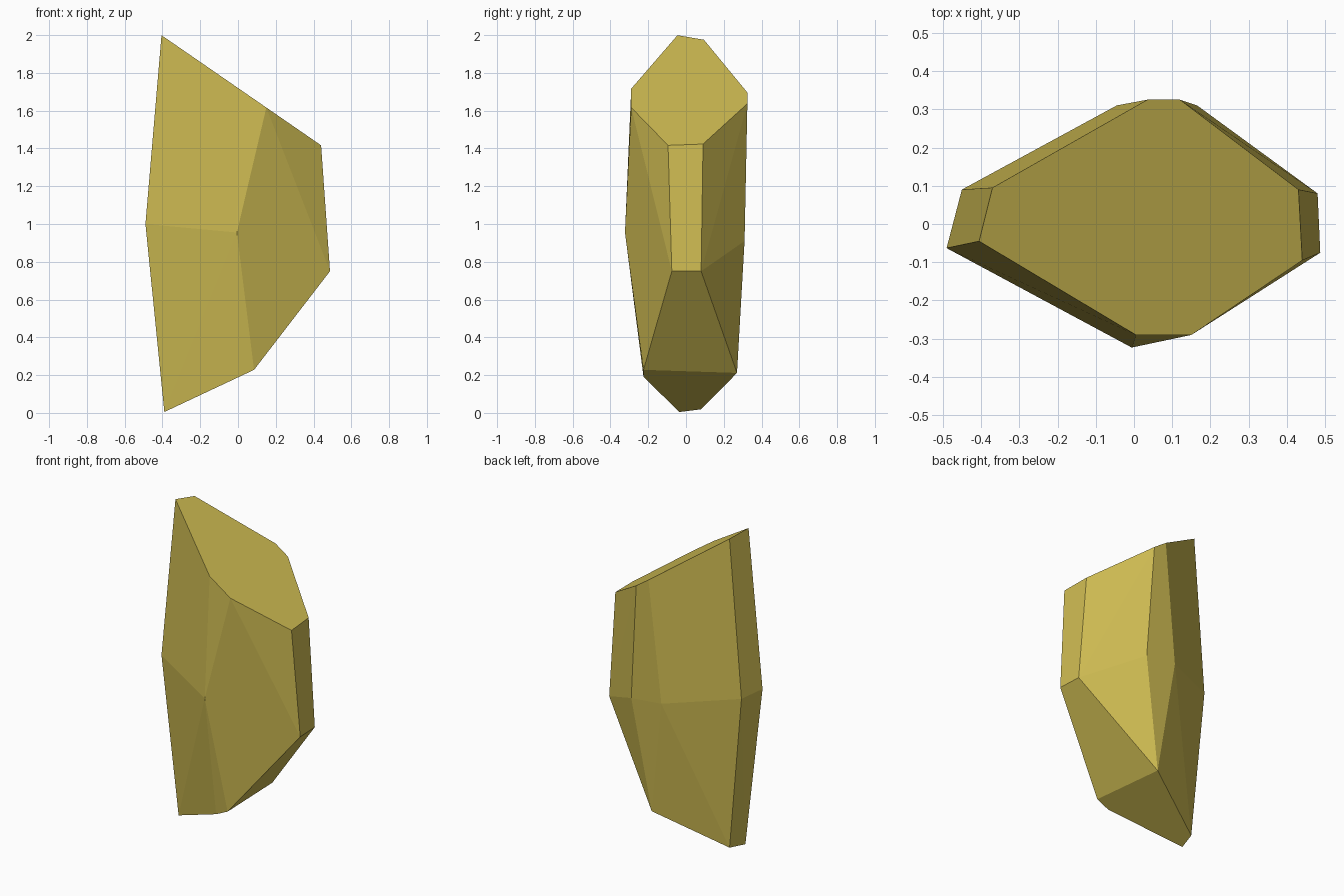
import bpy
import bmesh
import math

default_cube = bpy.data.objects.get("Cube")
if default_cube:
    bpy.data.objects.remove(default_cube, do_unlink=True)


def make_material(name, colour):
    material = bpy.data.materials.new(name)
    material.use_nodes = True
    material.diffuse_color = colour
    shader = next(n for n in material.node_tree.nodes if n.type == 'BSDF_PRINCIPLED')
    shader.inputs["Base Color"].default_value = colour
    return material


def sloped_cap(outline, height, slope):
    """Lift a flat outline onto a plane that tilts along x."""
    return [(x, y, height + slope * x) for x, y in outline]


# Tilted top facet, seen as an outline from above
top_facet = sloped_cap([
    (-0.405, -0.045), (-0.37, 0.095), (0.035, 0.325), (0.12, 0.325),
    (0.43, 0.09), (0.44, -0.095), (0.15, -0.29), (0.005, -0.29),
], height=1.72, slope=-0.69)

# Widest girdle around the middle
girdle = [
    (-0.49, -0.063, 1.0), (-0.45, 0.09, 0.985), (-0.045, 0.31, 0.93),
    (0.165, 0.31, 0.91), (0.48, 0.08, 0.75), (0.487, -0.075, 0.75),
    (-0.006, -0.323, 0.955),
]

# Tilted underside facet
base_facet = sloped_cap([
    (-0.39, -0.035), (-0.36, 0.08), (0.05, 0.27), (0.085, -0.225), (0.005, -0.225),
], height=0.188, slope=0.47)

# Cut stone: a faceted convex solid wrapped around the three rings
mesh = bpy.data.meshes.new("faceted_rock")
bm = bmesh.new()
corners = [bm.verts.new(point) for point in top_facet + girdle + base_facet]
bmesh.ops.convex_hull(bm, input=corners)

# Merge triangles lying in the same facet
bmesh.ops.dissolve_limit(bm, angle_limit=math.radians(1.0),
                         verts=bm.verts[:], edges=bm.edges[:])
bmesh.ops.recalc_face_normals(bm, faces=bm.faces[:])
bm.to_mesh(mesh)
bm.free()

rock = bpy.data.objects.new("faceted_rock", mesh)
bpy.context.scene.collection.objects.link(rock)
mesh.materials.append(make_material("golden_yellow", (0.62, 0.5, 0.085, 1)))
